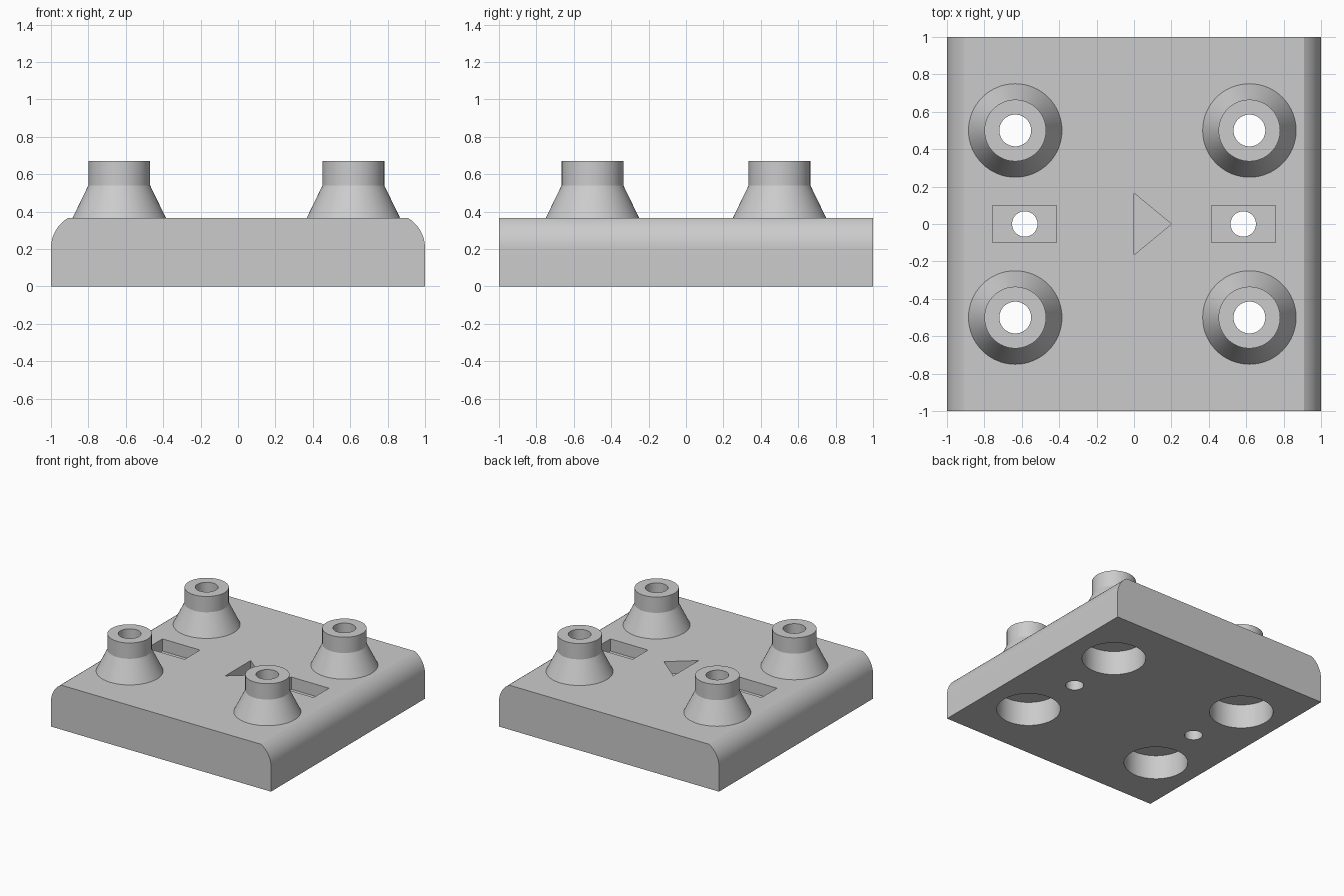
import bpy, bmesh
from math import sin, cos, tau, radians

if "Cube" in bpy.data.objects:
    bpy.data.objects.remove(bpy.data.objects["Cube"])

grey = bpy.data.materials.new("light grey")
grey.use_nodes = True
grey.diffuse_color = (0.6, 0.6, 0.6, 1)
grey.node_tree.nodes["Principled BSDF"].inputs["Base Color"].default_value = (0.6, 0.6, 0.6, 1)

TOP = 0.365        # plate top
POST_TOP = 0.67
SIDES = 64


def finish(name, bm):
    bmesh.ops.recalc_face_normals(bm, faces=bm.faces)
    mesh = bpy.data.meshes.new(name)
    bm.to_mesh(mesh)
    bm.free()
    mesh.materials.append(grey)
    obj = bpy.data.objects.new(name, mesh)
    bpy.context.collection.objects.link(obj)
    return obj


def activate(obj):
    bpy.ops.object.select_all(action="DESELECT")
    obj.select_set(True)
    bpy.context.view_layer.objects.active = obj


def prism(name, outline, offset):
    """Extrude a closed outline of 3D points along offset."""
    bm = bmesh.new()
    face = bm.faces.new([bm.verts.new(p) for p in outline])
    new = bmesh.ops.extrude_face_region(bm, geom=[face], use_keep_orig=True)["geom"]
    verts = [v for v in new if isinstance(v, bmesh.types.BMVert)]
    bmesh.ops.translate(bm, verts=verts, vec=offset)
    return finish(name, bm)


def lathe(name, x, y, profile, caps):
    """Revolve (radius, z) points about a vertical axis at x, y."""
    bm = bmesh.new()
    rings = [[bm.verts.new((x + r * cos(tau * i / SIDES), y + r * sin(tau * i / SIDES), z))
              for i in range(SIDES)] for r, z in profile]
    for a, b in zip(rings, rings[1:]):
        for i in range(SIDES):
            j = (i + 1) % SIDES
            bm.faces.new((a[i], a[j], b[j], b[i]))
    if caps:
        bm.faces.new(rings[0])
        bm.faces.new(rings[-1])
    return finish(name, bm)


def cut(target, cutter):
    cutter.hide_render = True
    mod = target.modifiers.new("cut", "BOOLEAN")
    mod.operation = "DIFFERENCE"
    mod.solver = "EXACT"
    mod.object = cutter
    activate(target)
    bpy.ops.object.modifier_apply(modifier=mod.name)
    bpy.data.objects.remove(cutter)


# Base plate with rounded shoulders along both sides
R, SWEEP, STEPS = 0.187, radians(58.7), 12
arc = [(1 - R + R * cos(SWEEP * i / STEPS), 0.205 + R * sin(SWEEP * i / STEPS))
       for i in range(STEPS + 1)]
arc[-1] = (arc[-1][0], TOP)
half = [(1, 0)] + arc
section = half + [(-x, z) for x, z in reversed(half)]
plate = prism("base_plate", [(x, -1, z) for x, z in section], (0, 2, 0))

# Four flared hollow posts, with a wide recess underneath each
for side, px in (("right", -0.635), ("left", 0.617)):
    for end, py in (("front", -0.5), ("back", 0.5)):
        cut(plate, lathe("bore_cutter", px, py,
                         [(0.24, -0.1), (0.24, 0.2), (0.085, 0.2), (0.085, 0.8)], True))
        post = lathe(f"post_{end}_{side}", px, py,
                     [(0.25, TOP), (0.165, 0.54), (0.165, POST_TOP),
                      (0.085, POST_TOP), (0.085, TOP), (0.25, TOP)], False)
        bm = bmesh.new()
        bm.from_mesh(post.data)
        bmesh.ops.remove_doubles(bm, verts=bm.verts, dist=0.0001)
        bmesh.ops.recalc_face_normals(bm, faces=bm.faces)
        bm.to_mesh(post.data)
        bm.free()
        activate(post)
        bpy.ops.object.shade_smooth_by_angle(angle=radians(20))

# Rectangular pockets with a through hole
FLOOR = TOP - 0.1
for s in (-1, 1):
    a, b = s * 0.415, s * 0.757
    cut(plate, prism("pocket_cutter",
                     [(a, -0.1, FLOOR), (b, -0.1, FLOOR), (b, 0.1, FLOOR), (a, 0.1, FLOOR)],
                     (0, 0, 0.3)))
    cut(plate, lathe("hole_cutter", s * 0.584, 0, [(0.068, -0.1), (0.068, 0.8)], True))

# Triangular direction pocket
cut(plate, prism("arrow_cutter",
                 [(0, -0.165, FLOOR), (0.2, 0, FLOOR), (0, 0.165, FLOOR)], (0, 0, 0.3)))

activate(plate)
bpy.ops.object.shade_smooth_by_angle(angle=radians(20))
